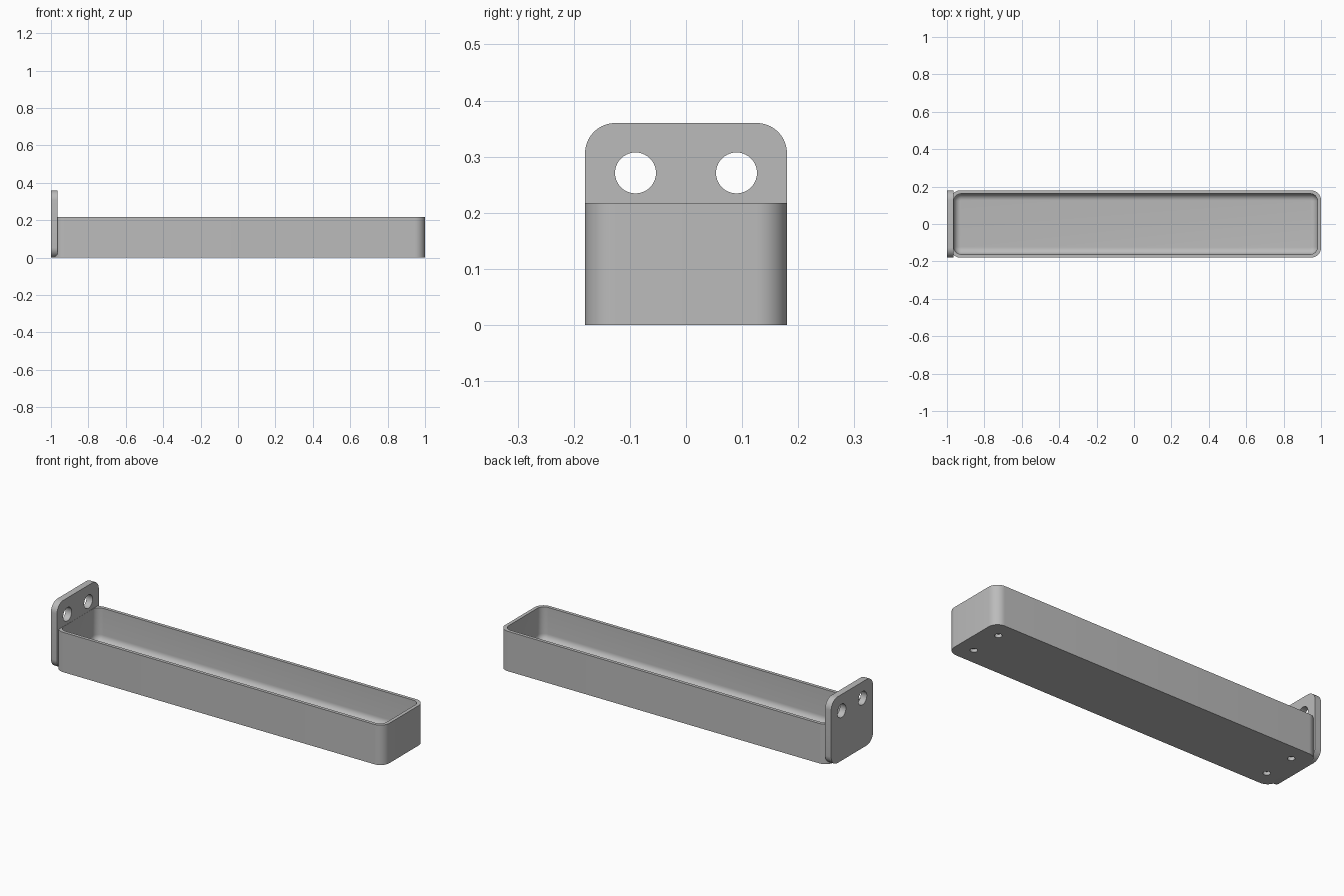
import bpy
import bmesh
from math import cos, sin, pi
from mathutils import Matrix, Vector

if "Cube" in bpy.data.objects:
    bpy.data.objects.remove(bpy.data.objects["Cube"])

MM = 0.018            # one design step
WIDTH = 20 * MM
START, END = -1 + MM, 1.0
MID = (START + END) / 2
LENGTH = END - START
HEIGHT = 0.217
FLOOR = 2 * MM
FILLET = 2 * MM
CORNER = 3 * MM

grey = bpy.data.materials.new("grey")
grey.use_nodes = True
grey.diffuse_color = (0.5, 0.5, 0.5, 1)
grey.node_tree.nodes["Principled BSDF"].inputs["Base Color"].default_value = (0.5, 0.5, 0.5, 1)


def rounded_rect(length, width, radius, steps=10):
    """Outline of a rounded rectangle, counter-clockwise."""
    points = []
    for quarter, (sx, sy) in enumerate([(1, 1), (-1, 1), (-1, -1), (1, -1)]):
        for i in range(steps + 1):
            a = (quarter + i / steps) * pi / 2
            points.append((sx * (length / 2 - radius) + radius * cos(a),
                           sy * (width / 2 - radius) + radius * sin(a)))
    return points


def loft(name, sections, matrix):
    """Skin (outline, height) sections and cap both ends."""
    bm = bmesh.new()
    rings = [[bm.verts.new((x, y, z)) for x, y in pts] for pts, z in sections]
    for low, high in zip(rings, rings[1:]):
        for i in range(len(low)):
            j = (i + 1) % len(low)
            bm.faces.new((low[i], low[j], high[j], high[i]))
    bm.faces.new(rings[0])
    bm.faces.new(rings[-1])
    bm.transform(matrix)
    bmesh.ops.recalc_face_normals(bm, faces=bm.faces)
    mesh = bpy.data.meshes.new(name)
    bm.to_mesh(mesh)
    bm.free()
    mesh.materials.append(grey)
    obj = bpy.data.objects.new(name, mesh)
    bpy.context.collection.objects.link(obj)
    return obj


def drill(obj, centre, radius, depth, axis):
    """Cut a round hole centred on a point along an axis."""
    bpy.ops.mesh.primitive_cylinder_add(vertices=40, radius=radius, depth=depth, location=centre)
    cutter = bpy.context.object
    cutter.rotation_euler = Vector((0, 0, 1)).rotation_difference(Vector(axis)).to_euler()
    cutter.data.materials.append(grey)
    cutter.hide_render = True
    bpy.ops.object.select_all(action="DESELECT")
    bpy.context.view_layer.objects.active = obj
    obj.select_set(True)
    cut = obj.modifiers.new("hole", "BOOLEAN")
    cut.operation = "DIFFERENCE"
    cut.solver = "EXACT"
    cut.object = cutter
    bpy.ops.object.modifier_apply(modifier=cut.name)
    bpy.data.objects.remove(cutter)


# Tray: outer wall up, over the rim, then down to a filleted floor
sections = [(rounded_rect(LENGTH, WIDTH, CORNER), z) for z in (0, HEIGHT)]
inner_length, inner_width = LENGTH - 2.1 * MM, WIDTH - 2 * MM
sections.append((rounded_rect(inner_length, inner_width, FILLET + 0.003), HEIGHT))
for i in range(9):
    a = i / 8 * pi / 2
    inset = FILLET * (1 - cos(a))
    sections.append((rounded_rect(inner_length - 2 * inset, inner_width - 2 * inset,
                                  FILLET + 0.003 - inset), FLOOR + FILLET * (1 - sin(a))))
tray = loft("tray", sections, Matrix.Translation((MID, 0, 0)))

# Blind holes under the four corners of the tray
for x in (START + 5 * MM, END - 5 * MM):
    for y in (-5 * MM, 5 * MM):
        drill(tray, (x, y, 0), MM, 2 * MM, (0, 0, 1))

# Mounting plate standing across the tray's end, with two through holes
outline = rounded_rect(WIDTH, WIDTH, CORNER)
upright = Matrix.Translation((-1, 0, WIDTH / 2)) @ Matrix.Rotation(pi / 2, 4, "Y")
plate = loft("mounting_plate", [(outline, 0), (outline, 2 * MM)], upright)
for y in (-5 * MM, 5 * MM):
    drill(plate, (-1 + MM, y, 0.271), 0.0365, 6 * MM, (1, 0, 0))

# Smooth shading with crisp edges
for obj in (tray, plate):
    bpy.ops.object.select_all(action="DESELECT")
    obj.select_set(True)
    bpy.context.view_layer.objects.active = obj
    bpy.ops.object.shade_smooth_by_angle(angle=pi / 6)
